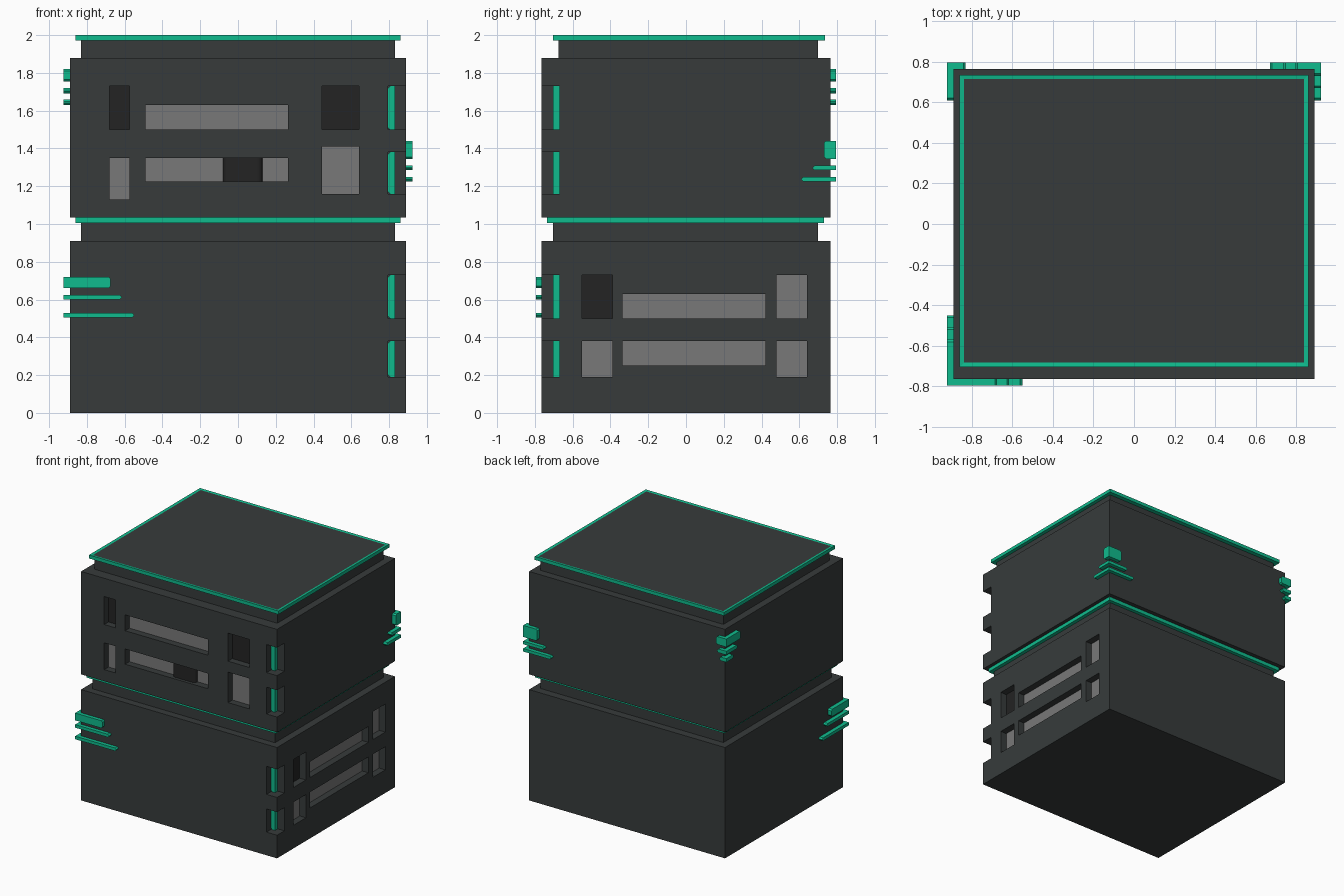
import bpy, bmesh
from mathutils import Vector

cube = bpy.data.objects.get("Cube")
if cube:
    bpy.data.objects.remove(cube, do_unlink=True)


def material(name, r, g, b):
    m = bpy.data.materials.new(name)
    m.use_nodes = True
    m.diffuse_color = (r, g, b, 1)
    m.node_tree.nodes["Principled BSDF"].inputs["Base Color"].default_value = (r, g, b, 1)
    return m


DARK = material("dark slate", 0.038, 0.044, 0.044)
GREEN = material("bright green", 0.005, 0.50, 0.27)
GREY = material("window grey", 0.19, 0.19, 0.19)
BLACK = material("window black", 0.017, 0.017, 0.017)

HX, HY = 0.89, 0.765      # half size of the main blocks
DEPTH = 0.06              # depth of the window recesses
NX, NY = 0.795, -0.67     # inner corner of the edge notches


def add_box(bm, lo, hi):
    lo, hi = Vector(lo), Vector(hi)
    verts = bmesh.ops.create_cube(bm, size=1)["verts"]
    for v in verts:
        v.co = Vector([(lo[i] + hi[i]) / 2 + v.co[i] * (hi[i] - lo[i]) for i in range(3)])
    return verts


def finish(bm, name, *mats):
    bmesh.ops.recalc_face_normals(bm, faces=bm.faces)
    mesh = bpy.data.meshes.new(name)
    bm.to_mesh(mesh)
    bm.free()
    for m in mats:
        mesh.materials.append(m)
    obj = bpy.data.objects.new(name, mesh)
    bpy.context.collection.objects.link(obj)
    return obj


def box(name, lo, hi, mat):
    bm = bmesh.new()
    add_box(bm, lo, hi)
    return finish(bm, name, mat)


def bevel_edges(bm, test, offset, segments=1):
    edges = [e for e in bm.edges if test(e)]
    bmesh.ops.bevel(bm, geom=edges, offset=offset, segments=segments,
                    profile=0.5, affect='EDGES')


def on_face(side, a0, a1, z0, z1, d0, d1):
    """Box corners on the front or left wall, between depths d0 and d1."""
    if side == "front":
        return (a0, -HY + d0, z0), (a1, -HY + d1, z1)
    return (HX - d1, a0, z0), (HX - d0, a1, z1)


def block(name, z0, z1, side, windows, notches):
    # Solid block with window recesses and notches along one upright edge
    body = box(name, (-HX, -HY, z0), (HX, HY, z1), DARK)
    bm = bmesh.new()
    for a0, a1, w0, w1, _ in windows:
        add_box(bm, *on_face(side, a0, a1, w0, w1, -0.1, DEPTH))
    for n0, n1 in notches:
        add_box(bm, (NX, -HY - 0.1, n0), (HX + 0.1, NY, n1))
    cutter = finish(bm, name + "_cutter", DARK)
    cutter.hide_render = True
    mod = body.modifiers.new("recesses", 'BOOLEAN')
    mod.operation, mod.solver, mod.object = 'DIFFERENCE', 'EXACT', cutter
    deps = bpy.context.evaluated_depsgraph_get()
    mesh = bpy.data.meshes.new_from_object(body.evaluated_get(deps))
    body.modifiers.clear()
    body.data = mesh
    bpy.data.objects.remove(cutter, do_unlink=True)
    # Window panes at the back of the recesses
    for i, (a0, a1, w0, w1, mat) in enumerate(windows):
        box(f"{name}_pane_{i + 1}",
            *on_face(side, a0, a1, w0, w1, DEPTH - 0.004, DEPTH), mat)
    # Light bars in the notches
    for i, (n0, n1) in enumerate(notches):
        bm = bmesh.new()
        add_box(bm, (NX, NY - 0.035, n0), (NX + 0.035, NY, n1))
        bevel_edges(bm, lambda e: all(abs(v.co.x - NX) < 1e-4 for v in e.verts)
                    and abs(e.verts[0].co.z - e.verts[1].co.z) < 1e-4, 0.01)
        finish(bm, f"{name}_light_bar_{i + 1}", GREEN)


def trim(name, y0, y1, z0, z1):
    # Green rim with a dark panel set into its top
    bm = bmesh.new()
    add_box(bm, (-0.86, y0, z0), (0.86, y1, z1))
    top = max(bm.faces, key=lambda f: f.calc_center_median().z)
    bmesh.ops.inset_region(bm, faces=[top], thickness=0.03)
    top.material_index = 1
    bmesh.ops.translate(bm, verts=top.verts, vec=(0, 0, -0.003))
    finish(bm, name, GREEN, DARK)


def leg(bm, axis, sx, sy, tip, z0, z1):
    """One arm of a corner bracket, with its tip chamfered."""
    ox, oy = sx * 0.923, sy * 0.795
    if axis == 0:
        pts = (ox, oy), (tip, sy * HY)
    else:
        pts = (ox, sy * HY), (sx * HX, tip)
    xs, ys = zip(*pts)
    part = bmesh.new()
    add_box(part, (min(xs), min(ys), z0), (max(xs), max(ys), z1))
    bevel_edges(part, lambda e: all(abs(v.co[axis] - tip) < 1e-4 for v in e.verts)
                and abs(e.verts[0].co.z - e.verts[1].co.z) < 1e-4, 0.011)
    temp = bpy.data.meshes.new("temp")
    part.to_mesh(temp)
    part.free()
    bm.from_mesh(temp)
    bpy.data.meshes.remove(temp)


def bracket(name, sx, sy, bars):
    # Three green strips wrapped round an upright edge
    bm = bmesh.new()
    for z0, z1, tip_x, tip_y in bars:
        leg(bm, 0, sx, sy, tip_x, z0, z1)
        leg(bm, 1, sx, sy, tip_y, z0, z1)
    finish(bm, name, GREEN)


# Lower block, windows on the left wall
block("lower_block", 0, 0.91, "left", [
    (-0.55, -0.39, 0.50, 0.73, BLACK),
    (-0.335, 0.42, 0.50, 0.63, GREY),
    (0.48, 0.64, 0.50, 0.73, GREY),
    (-0.55, -0.39, 0.19, 0.38, GREY),
    (-0.335, 0.42, 0.25, 0.38, GREY),
    (0.48, 0.64, 0.19, 0.38, GREY),
], [(0.50, 0.73), (0.19, 0.38)])

# Upper block, windows on the front wall
block("upper_block", 1.035, 1.88, "front", [
    (-0.68, -0.575, 1.50, 1.73, BLACK),
    (-0.49, 0.265, 1.50, 1.63, GREY),
    (0.445, 0.64, 1.50, 1.73, BLACK),
    (-0.68, -0.575, 1.13, 1.35, GREY),
    (-0.49, 0.265, 1.225, 1.35, GREY),
    (0.445, 0.64, 1.16, 1.41, GREY),
], [(1.50, 1.73), (1.16, 1.38)])

# Rounded dark object standing in the lower front slot
bm = bmesh.new()
add_box(bm, *on_face("front", -0.08, 0.13, 1.225, 1.35, 0.025, DEPTH - 0.004))
front_y = min(v.co.y for v in bm.verts)
bevel_edges(bm, lambda e: all(abs(v.co.y - front_y) < 1e-4 for v in e.verts)
            and abs(e.verts[0].co.x - e.verts[1].co.x) < 1e-4, 0.028, 4)
finish(bm, "slot_insert", BLACK)

# Necks and green rims above each block
box("lower_neck", (-0.83, -0.705, 0.91), (0.83, 0.70, 1.005), DARK)
trim("lower_rim", -0.735, 0.73, 1.005, 1.035)
box("upper_neck", (-0.83, -0.675, 1.88), (0.83, 0.70, 1.972), DARK)
trim("upper_rim", -0.705, 0.735, 1.972, 2.0)

# Corner brackets
bracket("front_right_bracket", -1, -1, [
    (0.66, 0.72, -0.675, -0.57),
    (0.60, 0.625, -0.615, -0.51),
    (0.505, 0.53, -0.55, -0.45)])
bracket("back_left_bracket", 1, 1, [
    (1.345, 1.44, 0.795, 0.73),
    (1.285, 1.31, 0.735, 0.67),
    (1.225, 1.25, 0.67, 0.61)])
bracket("back_right_bracket", -1, 1, [
    (1.755, 1.82, -0.83, 0.61),
    (1.69, 1.72, -0.84, 0.65),
    (1.63, 1.66, -0.86, 0.70)])
